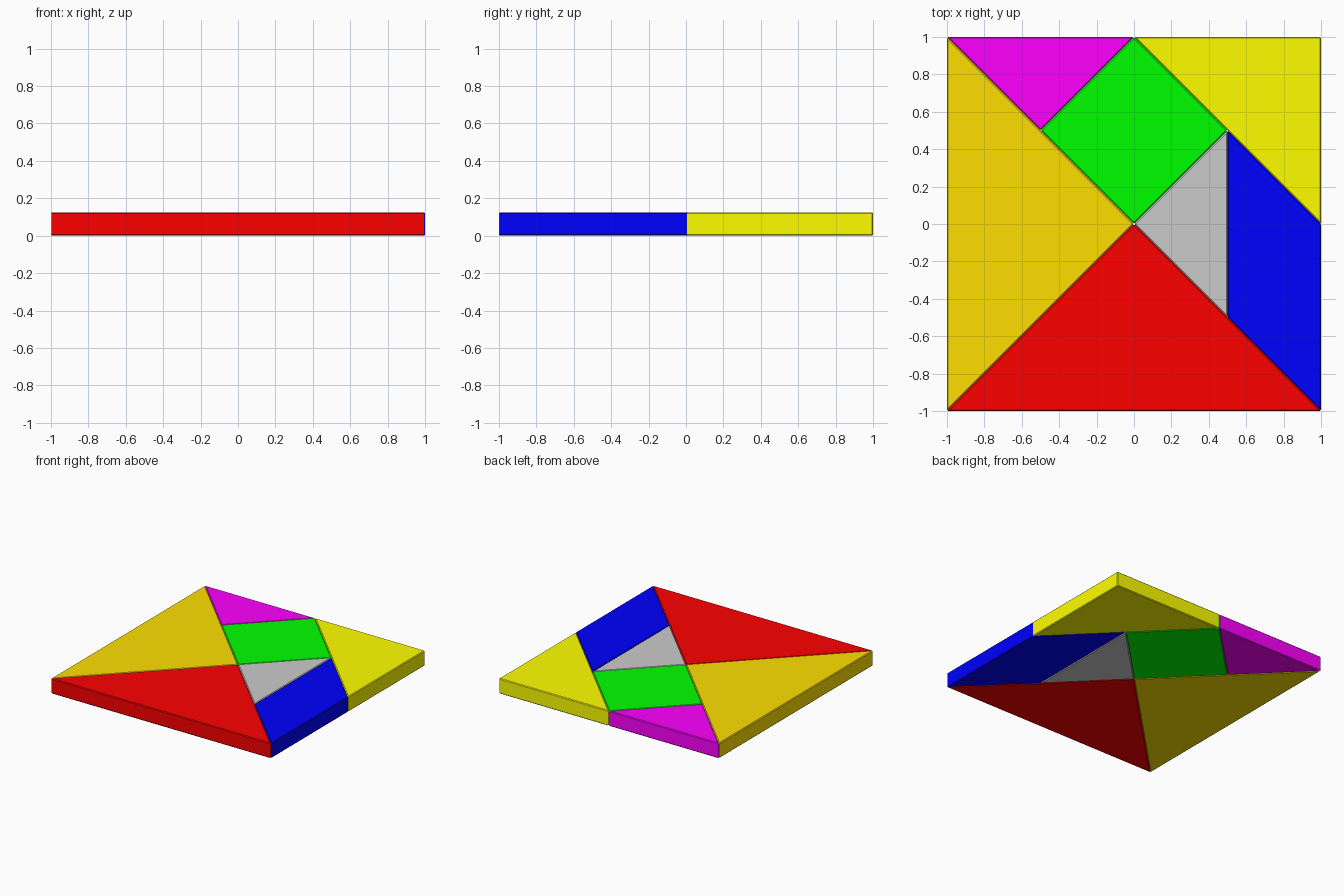
import bpy, bmesh

if "Cube" in bpy.data.objects:
    bpy.data.objects.remove(bpy.data.objects["Cube"])

HEIGHT = 0.125
BEVEL = 0.006


def tile(name, outline, color=None):
    """Extrude a flat outline into a tile with finely chamfered edges."""
    bm = bmesh.new()
    face = bm.faces.new([bm.verts.new((x, y, 0)) for x, y in outline])
    ext = bmesh.ops.extrude_face_region(bm, geom=[face])
    top = [v for v in ext["geom"] if isinstance(v, bmesh.types.BMVert)]
    bmesh.ops.translate(bm, verts=top, vec=(0, 0, HEIGHT))
    bmesh.ops.recalc_face_normals(bm, faces=bm.faces)
    mesh = bpy.data.meshes.new(name)
    bm.to_mesh(mesh)
    bm.free()
    obj = bpy.data.objects.new(name, mesh)
    bpy.context.collection.objects.link(obj)
    mod = obj.modifiers.new("edge_chamfer", 'BEVEL')
    mod.width = BEVEL
    mod.segments = 1
    mod.limit_method = 'ANGLE'
    if color:
        mat = bpy.data.materials.new(name + "_paint")
        mat.diffuse_color = (*color, 1)
        mat.use_nodes = True
        mat.node_tree.nodes["Principled BSDF"].inputs["Base Color"].default_value = mat.diffuse_color
        mesh.materials.append(mat)
    return obj


# Two large triangles
tile("large_triangle_front", [(-1, -1), (1, -1), (0, 0)], (1, 0, 0))
tile("large_triangle_left", [(-1, 1), (-1, -1), (0, 0)], (1, 0.74, 0))
# Medium corner triangle
tile("medium_triangle", [(1, 0), (1, 1), (0, 1)], (1, 1, 0))
# Two small triangles
tile("small_triangle_back", [(-1, 1), (-0.5, 0.5), (0, 1)], (1, 0, 1))
tile("small_triangle_centre", [(0, 0), (0.5, -0.5), (0.5, 0.5)])
# Square and parallelogram
tile("square", [(0, 0), (0.5, 0.5), (0, 1), (-0.5, 0.5)], (0, 1, 0))
tile("parallelogram", [(0.5, -0.5), (1, -1), (1, 0), (0.5, 0.5)], (0, 0, 1))
